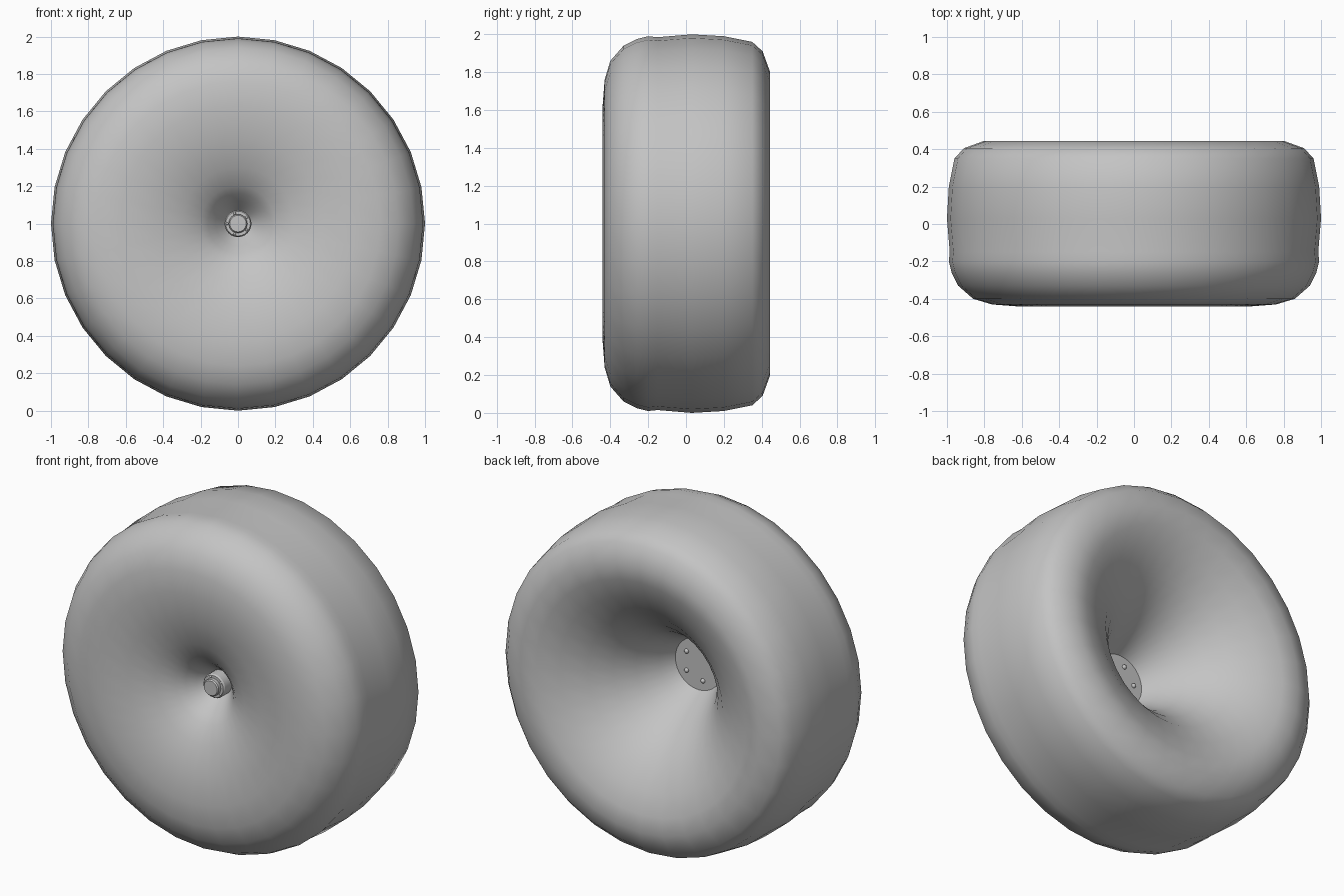
import bpy, bmesh, math
from mathutils import Matrix, Vector

cube = bpy.data.objects.get("Cube")
if cube:
    bpy.data.objects.remove(cube, do_unlink=True)

grey = bpy.data.materials.new("mid_grey")
grey.use_nodes = True
colour = (0.55, 0.55, 0.55, 1)
grey.diffuse_color = colour
grey.node_tree.nodes["Principled BSDF"].inputs["Base Color"].default_value = colour

AXLE = Vector((0, 0, 1))


def finish(name, bm, angle):
    bmesh.ops.remove_doubles(bm, verts=bm.verts, dist=0.0005)
    bmesh.ops.recalc_face_normals(bm, faces=bm.faces)
    mesh = bpy.data.meshes.new(name)
    bm.to_mesh(mesh)
    bm.free()
    mesh.materials.append(grey)
    obj = bpy.data.objects.new(name, mesh)
    bpy.context.collection.objects.link(obj)
    bpy.ops.object.select_all(action="DESELECT")
    obj.select_set(True)
    bpy.context.view_layer.objects.active = obj
    bpy.ops.object.shade_smooth_by_angle(angle=math.radians(angle))
    return obj


def lathe(name, profile, sides, angle):
    """Spin (radius, y) points around the axle."""
    bm = bmesh.new()
    verts = [bm.verts.new((r, y, 1)) for r, y in profile]
    edges = [bm.edges.new(pair) for pair in zip(verts, verts[1:])]
    bmesh.ops.spin(bm, geom=verts + edges, cent=AXLE, axis=(0, 1, 0),
                   angle=math.tau, steps=sides, use_merge=True)
    return finish(name, bm, angle)


def bolt_ring(name, count, ring, y, size):
    """Domed bolt heads evenly spaced around the axle."""
    bm = bmesh.new()
    for i in range(count):
        a = math.pi + math.tau * i / count
        spot = AXLE + Vector((ring * math.cos(a), y, ring * math.sin(a)))
        bmesh.ops.create_uvsphere(bm, u_segments=12, v_segments=8, radius=size,
                                  matrix=Matrix.Translation(spot))
    return finish(name, bm, 180)


# Tyre: front dish, rounded shoulders, tread with shallow groove, deep back funnel
lathe("tyre", [
    (0.07, -0.16), (0.09, -0.185), (0.12, -0.225), (0.16, -0.273), (0.2, -0.31),
    (0.3, -0.365), (0.45, -0.415), (0.63, -0.44), (0.76, -0.43), (0.86, -0.4),
    (0.94, -0.33), (0.975, -0.26), (0.99, -0.2), (0.985, -0.15),
    (1.0, 0.03), (0.99, 0.2), (0.96, 0.35), (0.91, 0.405), (0.8, 0.445),
    (0.7, 0.43), (0.58, 0.38), (0.45, 0.295), (0.35, 0.195), (0.27, 0.09),
    (0.2, -0.03), (0.15, -0.13)], 32, 180)

# Mounting plate deep in the back funnel
lathe("mounting_plate", [(0, -0.16), (0.155, -0.16), (0.155, -0.12), (0, -0.12)], 32, 30)
bolt_ring("mounting_bolts", 5, 0.098, -0.12, 0.014)

# Stepped hub cap in the front dish
lathe("hub_cap", [
    (0, -0.14), (0.072, -0.14), (0.072, -0.225), (0.066, -0.235), (0.05, -0.235),
    (0.05, -0.255), (0.044, -0.262), (0, -0.262)], 24, 30)
bolt_ring("hub_bolts", 5, 0.058, -0.235, 0.007)
